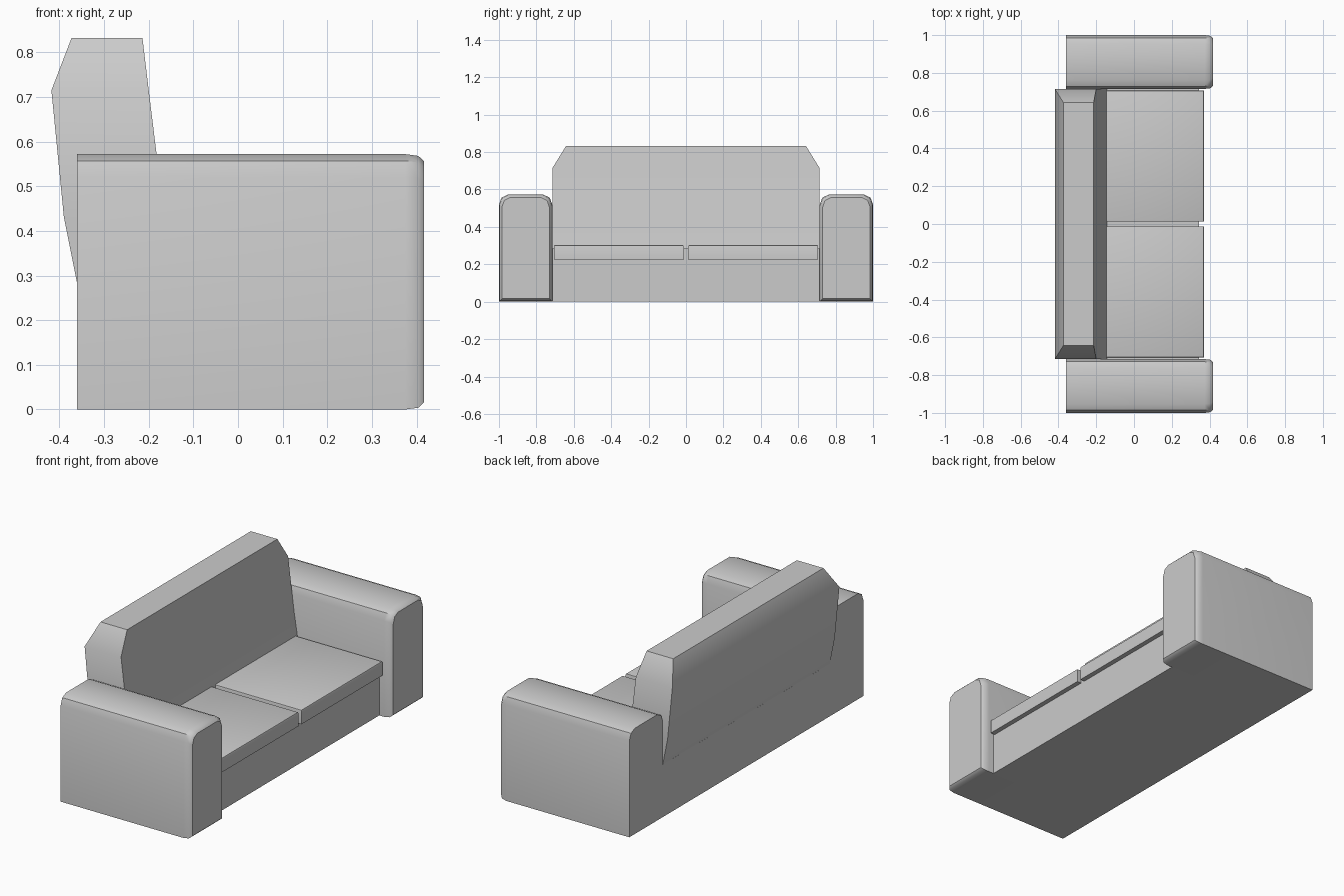
import bpy, bmesh, math

if "Cube" in bpy.data.objects:
    bpy.data.objects.remove(bpy.data.objects["Cube"])


def finish(name, bm, angle):
    bmesh.ops.recalc_face_normals(bm, faces=bm.faces)
    me = bpy.data.meshes.new(name)
    bm.to_mesh(me)
    bm.free()
    ob = bpy.data.objects.new(name, me)
    bpy.context.collection.objects.link(ob)
    bpy.ops.object.select_all(action='DESELECT')
    ob.select_set(True)
    bpy.context.view_layer.objects.active = ob
    bpy.ops.object.shade_smooth_by_angle(angle=math.radians(angle))
    return ob


def loft(name, rings, angle):
    """Skin matching rings of points and cap both ends."""
    bm = bmesh.new()
    loops = [[bm.verts.new(p) for p in r] for r in rings]
    n = len(loops[0])
    for a, b in zip(loops, loops[1:]):
        for i in range(n):
            j = (i + 1) % n
            bm.faces.new((a[i], a[j], b[j], b[i]))
    bm.faces.new(loops[0])
    bm.faces.new(loops[-1])
    return finish(name, bm, angle)


def box(name, x0, x1, y0, y1, z0, z1, bevel=0.0):
    bm = bmesh.new()
    bmesh.ops.create_cube(bm, size=1)
    for v in bm.verts:
        v.co.x = x0 if v.co.x < 0 else x1
        v.co.y = y0 if v.co.y < 0 else y1
        v.co.z = z0 if v.co.z < 0 else z1
    if bevel:
        edges = [e for e in bm.edges if all(v.co.z > z0 + 1e-4 for v in e.verts)]
        bmesh.ops.bevel(bm, geom=edges, offset=bevel, segments=2,
                        profile=0.5, affect='EDGES')
    return finish(name, bm, 40)


# Arms: rounded-top section lofted to a softened front
section = [(0.715, 0), (0.715, 0.52), (0.729, 0.557), (0.762, 0.572),
           (0.953, 0.572), (0.986, 0.557), (1.0, 0.52), (1.0, 0)]
stations = [(-0.361, 0), (0.375, 0), (0.404, 0.004), (0.417, 0.016)]
cy, cz = 0.8575, 0.286
for side, label in ((1, "left"), (-1, "right")):
    rings = []
    for x, d in stations:
        sy, sz = 1 - d / 0.1425, 1 - d / 0.286
        rings.append([(x, side * (cy + (y - cy) * sy), cz + (z - cz) * sz)
                      for y, z in section])
    loft("arm_" + label, rings, 40)

# Seat base
box("seat_base", -0.361, 0.345, -0.716, 0.716, 0, 0.284)

# Backrest: bulging, chamfered at the top
levels = [(0.27, -0.358, -0.14, 0.714), (0.43, -0.39, -0.165, 0.714),
          (0.715, -0.418, -0.2, 0.714), (0.832, -0.373, -0.214, 0.642)]
loft("backrest", [[(a, -h, z), (b, -h, z), (b, h, z), (a, h, z)]
                  for z, a, b, h in levels], 40)

# Two seat cushions
for side, label in ((1, "left"), (-1, "right")):
    ya, yb = sorted((side * 0.012, side * 0.706))
    box("seat_cushion_" + label, -0.2, 0.371, ya, yb, 0.227, 0.304, 0.008)
